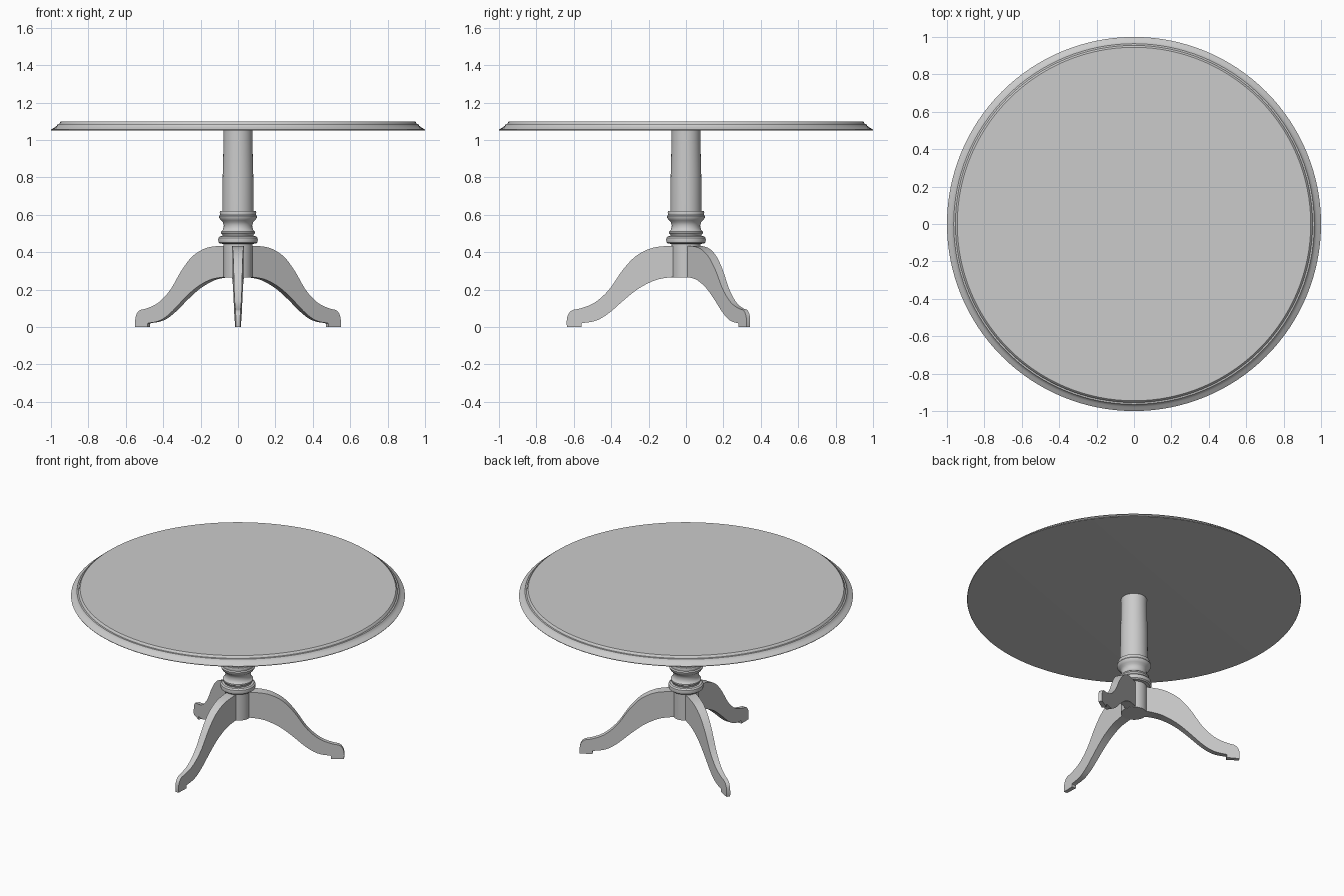
import bpy, bmesh
from math import cos, sin, pi, radians
from mathutils import Vector, Matrix

if "Cube" in bpy.data.objects:
    bpy.data.objects.remove(bpy.data.objects["Cube"])


def finish(name, bm, angle=35):
    bmesh.ops.recalc_face_normals(bm, faces=bm.faces)
    mesh = bpy.data.meshes.new(name)
    bm.to_mesh(mesh)
    bm.free()
    ob = bpy.data.objects.new(name, mesh)
    bpy.context.collection.objects.link(ob)
    bpy.ops.object.select_all(action='DESELECT')
    bpy.context.view_layer.objects.active = ob
    ob.select_set(True)
    bpy.ops.object.shade_smooth_by_angle(angle=radians(angle))
    return ob


def lathe(name, profile, sides):
    """Revolve (radius, height) points around z and cap both ends."""
    bm = bmesh.new()
    rings = [[bm.verts.new((r * cos(2 * pi * i / sides), r * sin(2 * pi * i / sides), z))
              for i in range(sides)] for r, z in profile]
    for a, b in zip(rings, rings[1:]):
        for i in range(sides):
            j = (i + 1) % sides
            bm.faces.new((a[i], a[j], b[j], b[i]))
    bm.faces.new(rings[0])
    bm.faces.new(rings[-1])
    return finish(name, bm)


def smooth_curve(points, steps=4):
    """Catmull-Rom curve through the points."""
    p = [Vector(q) for q in points]
    p = [2 * p[0] - p[1]] + p + [2 * p[-1] - p[-2]]
    out = []
    for a, b, c, d in zip(p, p[1:], p[2:], p[3:]):
        for k in range(steps):
            t = k / steps
            out.append(0.5 * (2 * b + (c - a) * t + (2 * a - 5 * b + 4 * c - d) * t * t
                              + (3 * b - a - 3 * c + d) * t ** 3))
    return out + [p[-2]]


# round top with moulded edge
lathe("table_top", [(0.985, 1.05), (0.998, 1.051), (1.0, 1.055), (0.992, 1.061),
                    (0.978, 1.068), (0.968, 1.077), (0.964, 1.085), (0.955, 1.086),
                    (0.952, 1.094), (0.945, 1.10)], 128)

# turned column with rings and a plain lower post
lathe("column", [(0.077, 0.265), (0.077, 0.445), (0.096, 0.446), (0.104, 0.453),
                 (0.106, 0.465), (0.104, 0.477), (0.096, 0.485), (0.082, 0.487),
                 (0.084, 0.495), (0.091, 0.502), (0.091, 0.511), (0.083, 0.516),
                 (0.077, 0.53), (0.076, 0.545), (0.081, 0.562), (0.092, 0.571),
                 (0.100, 0.583), (0.102, 0.593), (0.096, 0.600), (0.098, 0.612),
                 (0.095, 0.62), (0.083, 0.621), (0.082, 0.80), (0.077, 1.0),
                 (0.077, 1.052)], 48)

# curved leg outline: upper edge to the toe, then underside back to the post
upper = smooth_curve([(0.04, 0.433), (0.11, 0.433), (0.19, 0.42), (0.27, 0.378), (0.34, 0.303),
                      (0.405, 0.208), (0.46, 0.152), (0.51, 0.119), (0.567, 0.099),
                      (0.61, 0.089), (0.632, 0.063), (0.638, 0.03), (0.637, 0.0)])
lower = smooth_curve([(0.555, 0.021), (0.50, 0.029), (0.455, 0.046), (0.40, 0.084),
                      (0.325, 0.15), (0.25, 0.208), (0.165, 0.25), (0.09, 0.265), (0.04, 0.267)])
outline = upper + [Vector((0.56, 0.0)), Vector((0.56, 0.018))] + lower


def leg(name, angle):
    bm = bmesh.new()
    sides = []
    for s in (-1, 1):
        # width tapers towards the toe
        sides.append([bm.verts.new((r, s * (0.036 - 0.038 * r), z)) for r, z in outline])
    n = len(outline)
    bm.faces.new(sides[0])
    bm.faces.new(sides[1])
    for i in range(n):
        j = (i + 1) % n
        bm.faces.new((sides[0][i], sides[0][j], sides[1][j], sides[1][i]))
    bm.transform(Matrix.Rotation(radians(angle), 4, 'Z'))
    return finish(name, bm)


for name, angle in (("front_leg", -90), ("back_right_leg", 31.5), ("back_left_leg", 148.5)):
    leg(name, angle)
